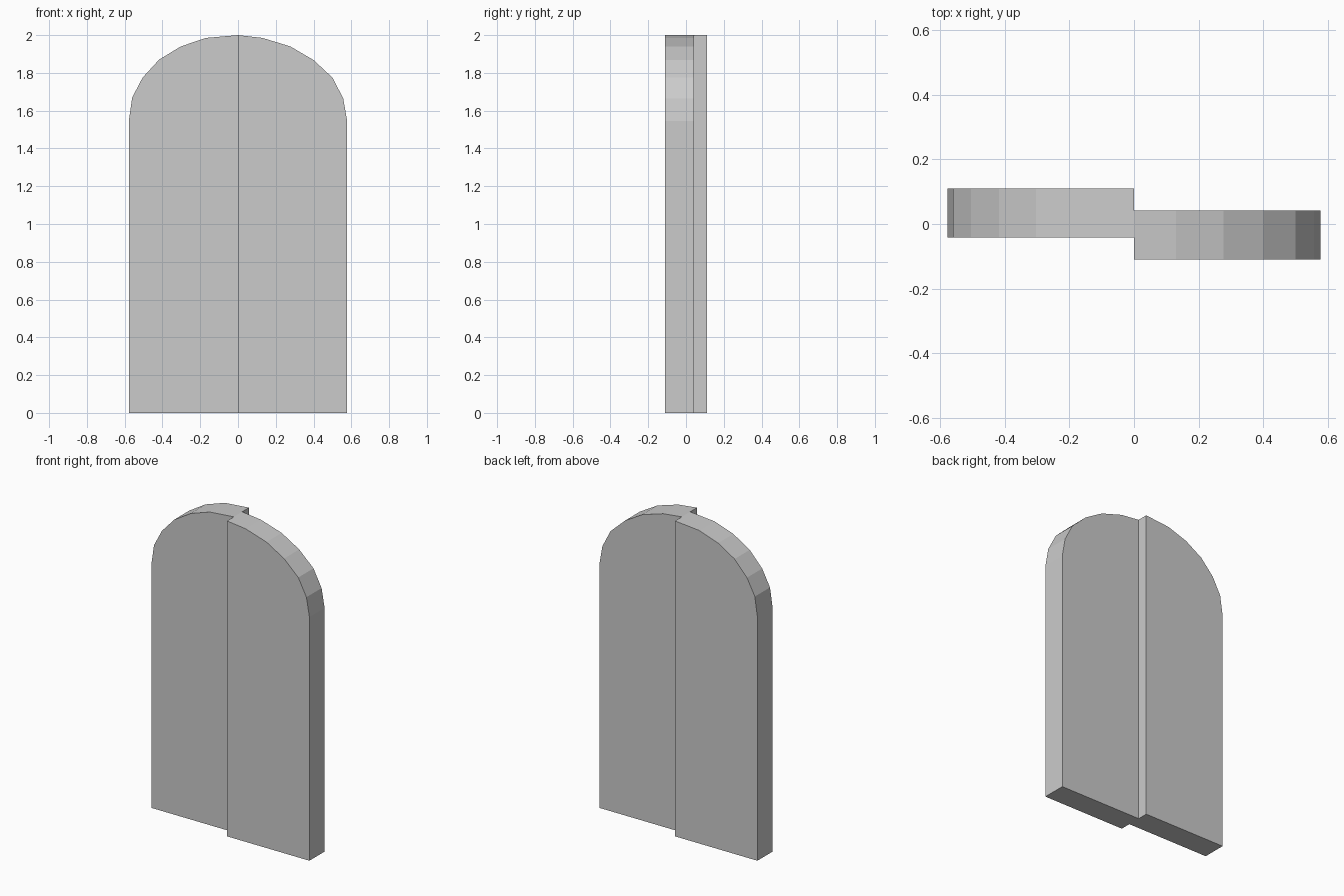
import bpy
import bmesh

if "Cube" in bpy.data.objects:
    bpy.data.objects.remove(bpy.data.objects["Cube"])

grey = bpy.data.materials.new("light grey")
grey.diffuse_color = (0.6, 0.6, 0.6, 1.0)
grey.use_nodes = True
grey.node_tree.nodes["Principled BSDF"].inputs["Base Color"].default_value = grey.diffuse_color

HALF_WIDTH = 0.578
THICKNESS = 0.152


def door_leaf(name, arch, front_y):
    """Extrude an arched half-door outline from front_y towards the back."""
    outline = [(0.0, 0.0), (arch[0][0], 0.0)] + arch
    bm = bmesh.new()
    face = bm.faces.new([bm.verts.new((x, front_y, z)) for x, z in outline])
    ext = bmesh.ops.extrude_face_region(bm, geom=[face])
    moved = [v for v in ext["geom"] if isinstance(v, bmesh.types.BMVert)]
    bmesh.ops.translate(bm, verts=moved, vec=(0, THICKNESS, 0))
    bmesh.ops.recalc_face_normals(bm, faces=bm.faces)
    mesh = bpy.data.meshes.new(name)
    bm.to_mesh(mesh)
    bm.free()
    mesh.materials.append(grey)
    obj = bpy.data.objects.new(name, mesh)
    bpy.context.collection.objects.link(obj)
    return obj


# Arched edges, from the outer shoulder up to the crown
right_arch = [(HALF_WIDTH, 1.545), (0.557, 1.665), (0.5, 1.775), (0.4, 1.868),
              (0.277, 1.94), (0.13, 1.985), (0.0, 2.0)]
left_arch = [(-HALF_WIDTH, 1.545), (-0.56, 1.67), (-0.505, 1.775), (-0.418, 1.87),
             (-0.303, 1.94), (-0.17, 1.985), (0.0, 2.0)]

# Two overlapping leaves, the right one set forward
door_leaf("right_leaf", right_arch, -0.11)
door_leaf("left_leaf", left_arch, 0.11 - THICKNESS)
